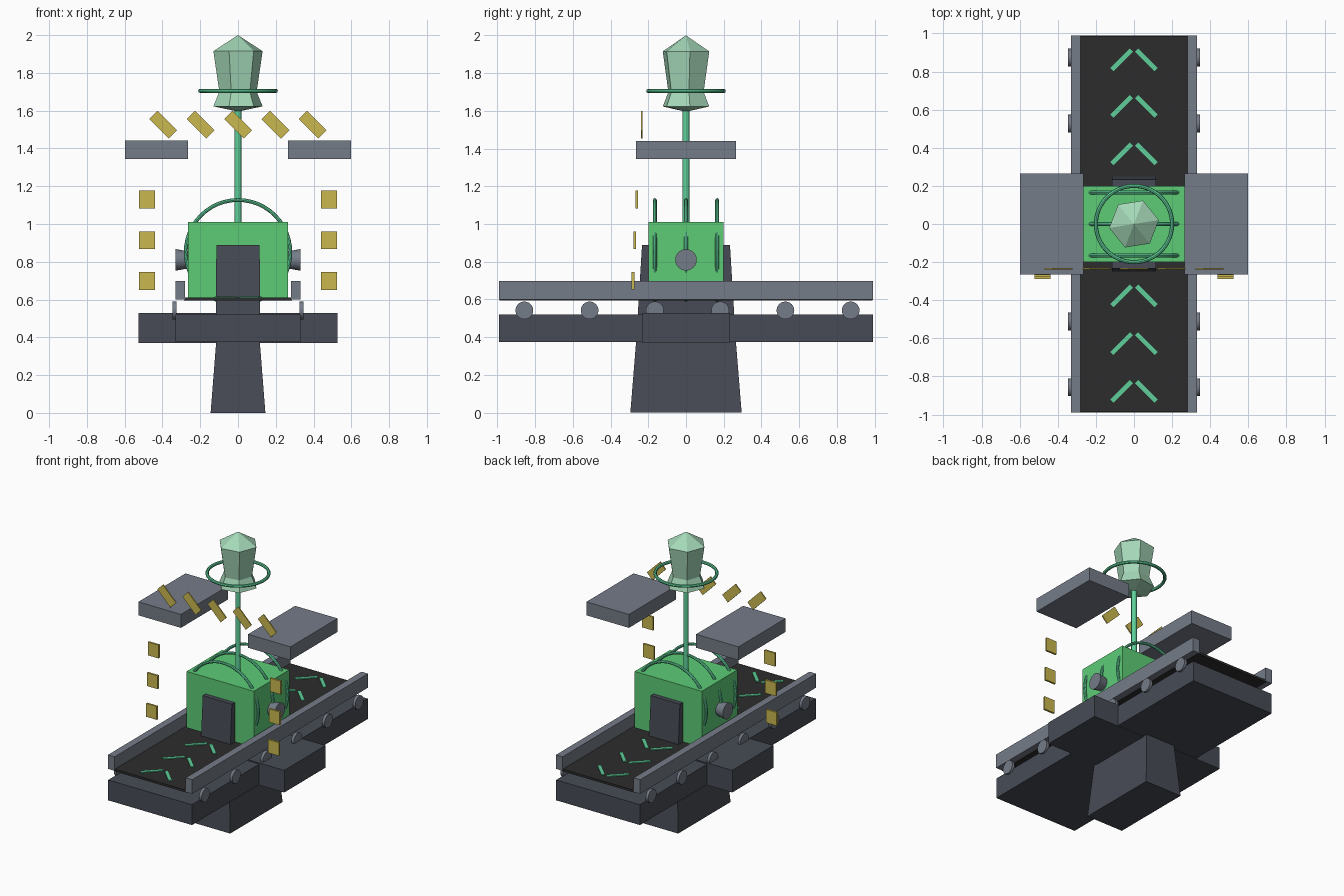
import bpy, bmesh, math
from mathutils import Matrix, Vector

cube = bpy.data.objects.get("Cube")
if cube:
    bpy.data.objects.remove(cube, do_unlink=True)


def material(name, hex_code):
    srgb = [int(hex_code[i:i + 2], 16) / 255 for i in (0, 2, 4)]
    col = [c / 12.92 if c < 0.04 else ((c + 0.055) / 1.055) ** 2.4 for c in srgb] + [1]
    m = bpy.data.materials.new(name)
    m.use_nodes = True
    m.diffuse_color = col
    m.node_tree.nodes["Principled BSDF"].inputs["Base Color"].default_value = col
    return m


SLATE = material("dark slate", "474b55")
GRAY = material("steel gray", "757c88")
BLACK = material("belt black", "2c2c2c")
GREEN = material("bright green", "5dcc76")
TEAL = material("teal green", "5fd09a")
PALE = material("pale green crystal", "a5d8b8")
GOLD = material("gold", "cab850")


def finish(name, bm, mat, smooth=False):
    bmesh.ops.recalc_face_normals(bm, faces=bm.faces)
    me = bpy.data.meshes.new(name)
    bm.to_mesh(me)
    bm.free()
    me.materials.append(mat)
    ob = bpy.data.objects.new(name, me)
    bpy.context.collection.objects.link(ob)
    if smooth:
        bpy.ops.object.select_all(action="DESELECT")
        ob.select_set(True)
        bpy.context.view_layer.objects.active = ob
        bpy.ops.object.shade_smooth_by_angle(angle=math.radians(40))
    return ob


def box(name, center, size, mat, rot=None):
    bm = bmesh.new()
    m = Matrix.Translation(center) @ (rot or Matrix()) @ Matrix.Diagonal((*size, 1))
    bmesh.ops.create_cube(bm, size=1, matrix=m)
    return finish(name, bm, mat)


def loft(name, rings, mat, smooth=False):
    """Skin a list of equal-length point rings and cap both ends."""
    bm = bmesh.new()
    loops = [[bm.verts.new(p) for p in ring] for ring in rings]
    n = len(loops[0])
    for a, b in zip(loops, loops[1:]):
        for i in range(n):
            j = (i + 1) % n
            bm.faces.new((a[i], a[j], b[j], b[i]))
    bm.faces.new(loops[0])
    bm.faces.new(loops[-1])
    bmesh.ops.remove_doubles(bm, verts=bm.verts, dist=0.0005)
    return finish(name, bm, mat, smooth)


def circle(r, n, place, phase=0):
    return [place(r * math.cos(phase + math.tau * i / n), r * math.sin(phase + math.tau * i / n))
            for i in range(n)]


def side_disc(name, x0, r0, x1, r1, y, z, mat):
    """Round stub whose axis runs along x."""
    rings = [circle(r, 24, lambda u, v, x=x: (x, y + u, z + v)) for x, r in ((x0, r0), (x1, r1))]
    return loft(name, rings, mat, True)


def hoop(name, center, major, minor, mat, rot=Matrix()):
    n, k = 48, 8
    bm = bmesh.new()
    rings = []
    for i in range(n):
        a = math.tau * i / n
        rings.append([bm.verts.new(p) for p in circle(minor, k, lambda u, v: (
            (major + u) * math.cos(a), (major + u) * math.sin(a), v))])
    for i in range(n):
        a, b = rings[i], rings[(i + 1) % n]
        for j in range(k):
            bm.faces.new((a[j], a[(j + 1) % k], b[(j + 1) % k], b[j]))
    bm.transform(Matrix.Translation(center) @ rot)
    return finish(name, bm, mat, True)


# Tapered pedestal, rising through the house as the two doorway slabs
rings = [[(sx * x, sy * y, z) for sx, sy in ((-1, -1), (1, -1), (1, 1), (-1, 1))]
         for z, x, y in ((0, 0.145, 0.295), (0.37, 0.116, 0.265), (0.89, 0.115, 0.233))]
loft("pedestal", rings, SLATE)

# Crossed base, belt and house
box("long_base", (0, 0, 0.448), (0.66, 1.98, 0.145), SLATE)
box("cross_base", (0, 0, 0.45), (1.055, 0.465, 0.158), SLATE)
box("belt", (0, 0, 0.602), (0.57, 1.975, 0.016), BLACK)
box("house", (0, 0, 0.81), (0.53, 0.4, 0.4), GREEN)

# Chevrons on the belt
for i, tip in enumerate((-0.825, -0.575, -0.325, 0.42, 0.67, 0.915)):
    for s in (-1, 1):
        box(f"chevron_{i}_{'left' if s > 0 else 'right'}", (s * 0.065, tip - 0.053, 0.612),
            (0.145, 0.024, 0.008), TEAL, Matrix.Rotation(-s * math.pi / 4, 4, "Z"))

# Parts paired on both sides
for s, side in ((1, "left"), (-1, "right")):
    box(f"{side}_rail", (s * 0.306, 0, 0.649), (0.052, 1.98, 0.1), GRAY)
    box(f"{side}_canopy", (s * 0.432, 0, 1.393), (0.335, 0.53, 0.096), GRAY)
    side_disc(f"{side}_knob", s * 0.25, 0.043, s * 0.33, 0.057, 0, 0.81, GRAY)
    for i in range(6):
        side_disc(f"{side}_roller_{i}", s * 0.326, 0.047, s * 0.346, 0.047,
                  -0.857 + 0.346 * i, 0.542, GRAY)
    for i in range(3):
        box(f"{side}_marker_{i}", (s * 0.481, -0.281 + 0.01 * i, 0.699 + 0.215 * i),
            (0.084, 0.014, 0.095), GOLD)

# Slanted plates floating in a row
for i in range(5):
    box(f"slanted_plate_{i}", ((i - 2) * 0.198, -0.234, 1.526), (0.146, 0.008, 0.062), GOLD,
        Matrix.Rotation(math.pi / 4, 4, "Y"))

# Hoops around the house
for i in range(3):
    hoop(f"house_hoop_{i}", (0, (i - 1) * 0.165, 0.85), 0.277, 0.01, TEAL,
         Matrix.Rotation(math.pi / 2, 4, "X"))

# Mast, halo and six-sided crystal
loft("mast", [circle(0.018, 16, lambda u, v, z=z: (u, v, z)) for z in (0.98, 1.61)], TEAL, True)
hoop("halo", (0, 0, 1.705), 0.2, 0.011, TEAL)
profile = ((1.595, 0.0001), (1.623, 0.132), (1.7, 0.1), (1.915, 0.132), (2.0, 0.0001))
loft("crystal", [circle(r, 6, lambda u, v, z=z: (u, v, z), math.radians(9))
                 for z, r in profile], PALE)
